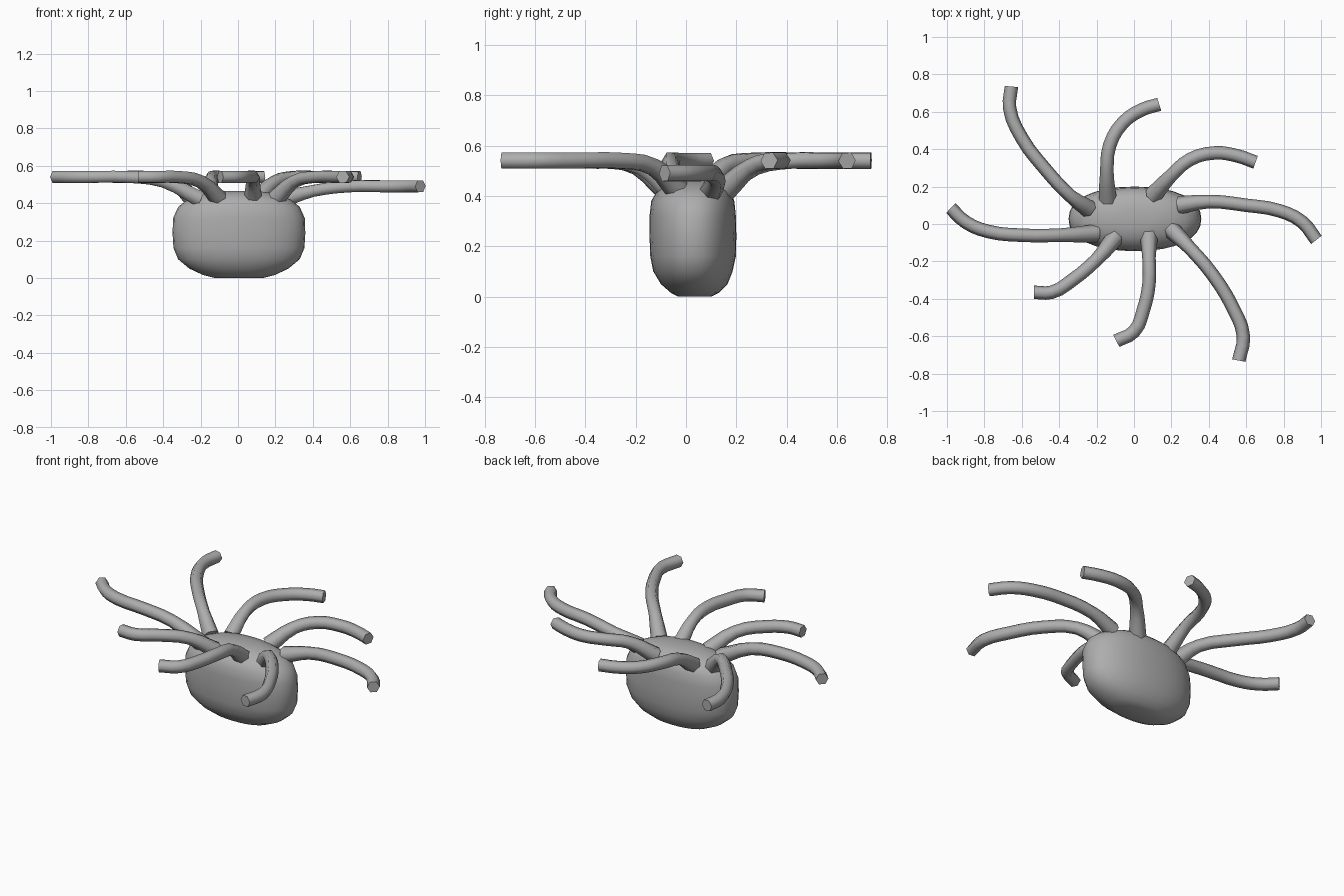
import bpy, bmesh, math

if "Cube" in bpy.data.objects:
    bpy.data.objects.remove(bpy.data.objects["Cube"])

grey = bpy.data.materials.new("plain grey")
grey.diffuse_color = (0.42, 0.42, 0.42, 1)
grey.use_nodes = True
grey.node_tree.nodes["Principled BSDF"].inputs["Base Color"].default_value = grey.diffuse_color


def finish(obj, angle):
    bpy.ops.object.select_all(action='DESELECT')
    obj.select_set(True)
    bpy.context.view_layer.objects.active = obj
    if obj.type == 'CURVE':
        bpy.ops.object.convert(target='MESH')
    obj = bpy.context.object
    obj.data.materials.clear()
    obj.data.materials.append(grey)
    bpy.ops.object.shade_smooth_by_angle(angle=math.radians(angle))


# Body: rounded pouch lofted from rings (z, half width, front y, back y)
rings = [(0.0, 0.13, -0.03, 0.10), (0.015, 0.19, -0.06, 0.13), (0.05, 0.265, -0.10, 0.165),
         (0.10, 0.325, -0.13, 0.185), (0.16, 0.35, -0.142, 0.198), (0.24, 0.355, -0.145, 0.20),
         (0.32, 0.352, -0.145, 0.198), (0.38, 0.325, -0.138, 0.192), (0.42, 0.275, -0.115, 0.175),
         (0.45, 0.20, -0.075, 0.14), (0.465, 0.10, -0.02, 0.08)]
SIDES = 32
bm = bmesh.new()
loops = []
for z, w, y0, y1 in rings:
    loop = []
    for i in range(SIDES):
        a = 2 * math.pi * i / SIDES
        c, s = math.cos(a), math.sin(a)
        x = math.copysign(abs(c) ** 0.9, c) * w + 0.005
        y = math.copysign(abs(s) ** 0.9, s) * (y1 - y0) / 2 + (y0 + y1) / 2
        loop.append(bm.verts.new((x, y, z)))
    loops.append(loop)
for a, b in zip(loops, loops[1:]):
    for i in range(SIDES):
        j = (i + 1) % SIDES
        bm.faces.new((a[i], a[j], b[j], b[i]))
bm.faces.new(loops[0][::-1])
bm.faces.new(loops[-1])
mesh = bpy.data.meshes.new("body")
bm.to_mesh(mesh)
bm.free()
body = bpy.data.objects.new("body", mesh)
bpy.context.collection.objects.link(body)
finish(body, 50)

# Arms: name, level height, plan path from root to tip
arms = [
    ("back_left_arm", 0.54, [(-.24, .08), (-.34, .15), (-.48, .30), (-.60, .46), (-.665, .62), (-.655, .735)]),
    ("back_arm", 0.54, [(-.14, .13), (-.145, .28), (-.13, .42), (-.06, .54), (.04, .61), (.135, .64)]),
    ("back_right_arm", 0.54, [(.10, .15), (.20, .26), (.30, .345), (.43, .38), (.55, .365), (.65, .33)]),
    ("right_arm", 0.49, [(.24, .10), (.40, .12), (.60, .10), (.78, .07), (.90, .01), (.975, -.085)]),
    ("front_right_arm", 0.54, [(.20, -.03), (.30, -.13), (.42, -.27), (.53, -.45), (.585, -.60), (.56, -.73)]),
    ("front_arm", 0.54, [(.08, -.06), (.08, -.18), (.08, -.32), (.05, -.46), (0, -.575), (-.095, -.625)]),
    ("front_left_arm", 0.54, [(-.10, -.07), (-.20, -.19), (-.33, -.30), (-.44, -.365), (-.535, -.365)]),
    ("left_arm", 0.54, [(-.20, -.05), (-.40, -.06), (-.60, -.06), (-.78, -.04), (-.90, .01), (-.98, .085)]),
]
for name, level, path in arms:
    curve = bpy.data.curves.new(name, 'CURVE')
    curve.dimensions = '3D'
    curve.resolution_u = 3
    curve.bevel_depth = 0.036
    curve.bevel_resolution = 1
    curve.use_fill_caps = True
    spline = curve.splines.new('BEZIER')
    spline.bezier_points.add(len(path) - 1)
    for i, (p, (x, y)) in enumerate(zip(spline.bezier_points, path)):
        z = (0.42, level - 0.025)[i] if i < 2 else level
        p.co = (x, y, z)
        p.radius = 1.35 if i == 0 else 1.0
        p.handle_left_type = p.handle_right_type = 'AUTO'
    arm = bpy.data.objects.new(name, curve)
    bpy.context.collection.objects.link(arm)
    finish(arm, 62)
